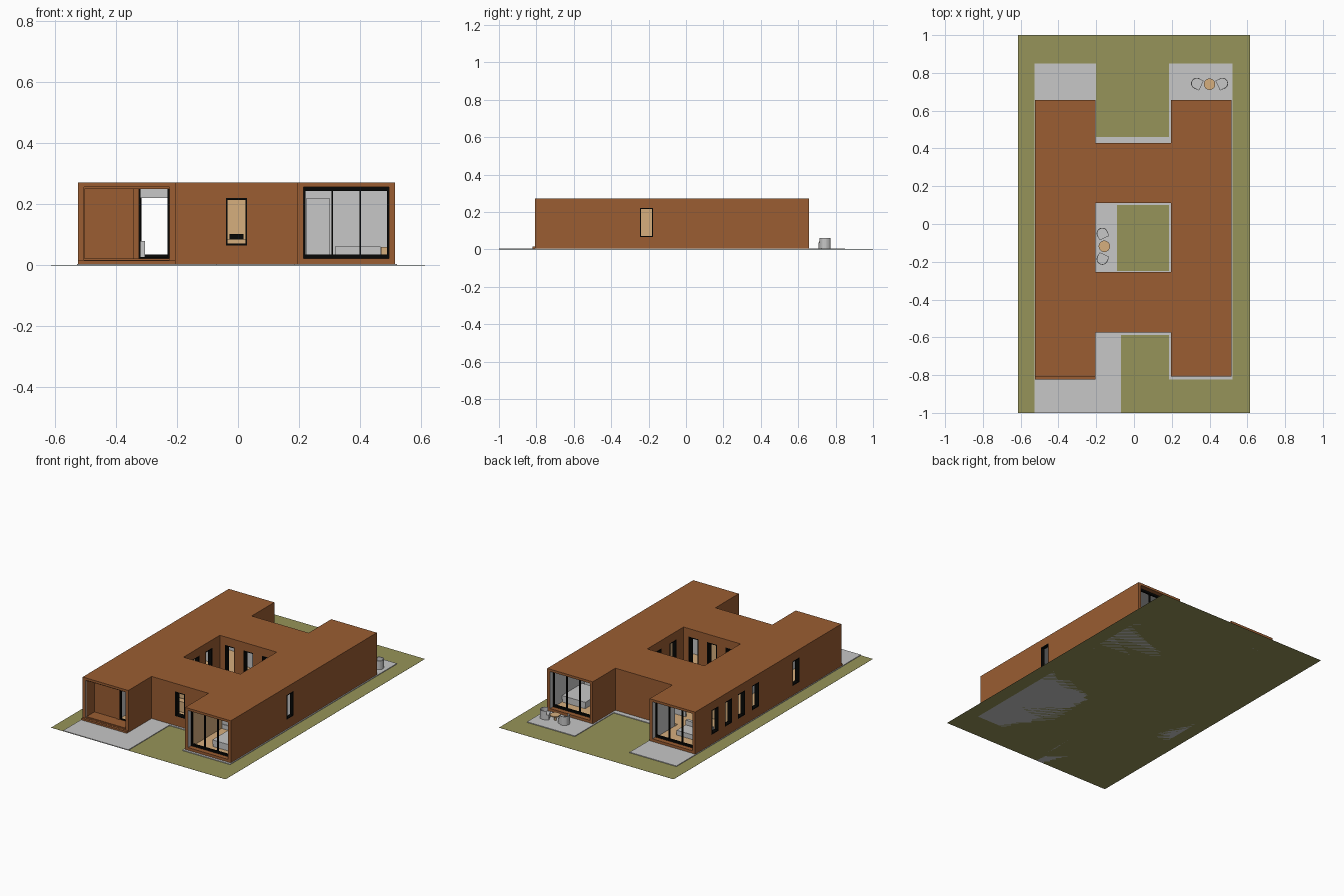
import bpy, bmesh, math
from mathutils import Matrix, Vector

if "Cube" in bpy.data.objects:
    bpy.data.objects.remove(bpy.data.objects["Cube"])


def mat(name, r, g, b):
    m = bpy.data.materials.new(name)
    m.diffuse_color = (r, g, b, 1)
    m.use_nodes = True
    m.node_tree.nodes["Principled BSDF"].inputs["Base Color"].default_value = m.diffuse_color
    return m


BROWN = mat("brown_cladding", .325, .11, .032)
GREEN = mat("lawn_green", .305, .295, .1)
GRAY = mat("light_gray", .57, .57, .57)
TAN = mat("tan_wood", .67, .425, .208)
BLACK = mat("black_frame", .002, .0022, .0018)


def finish(name, bm, mats, M=Matrix()):
    me = bpy.data.meshes.new(name)
    bm.to_mesh(me)
    bm.free()
    for m in mats:
        me.materials.append(m)
    ob = bpy.data.objects.new(name, me)
    ob.matrix_world = M
    bpy.context.collection.objects.link(ob)
    return ob


# flat plate with rectangular holes; rect and holes are (u0, u1, v0, v1)
def plate(name, rect, holes, t, front, back=None, M=Matrix()):
    lim = lambda x, a, b: min(max(x, a), b)
    us = sorted({round(lim(x, rect[0], rect[1]), 5) for h in [rect] + holes for x in h[:2]})
    vs = sorted({round(lim(x, rect[2], rect[3]), 5) for h in [rect] + holes for x in h[2:]})

    def solid(i, j):
        if not (0 <= i < len(us) - 1 and 0 <= j < len(vs) - 1):
            return False
        u, v = (us[i] + us[i + 1]) / 2, (vs[j] + vs[j + 1]) / 2
        return not any(h[0] < u < h[1] and h[2] < v < h[3] for h in holes)

    bm, cache = bmesh.new(), {}

    def vert(i, j, k):
        if (i, j, k) not in cache:
            cache[i, j, k] = bm.verts.new((us[i], vs[j], -t * k))
        return cache[i, j, k]

    for i in range(len(us) - 1):
        for j in range(len(vs) - 1):
            if not solid(i, j):
                continue
            c = [(i, j), (i + 1, j), (i + 1, j + 1), (i, j + 1)]
            bm.faces.new([vert(*p, 0) for p in c])
            bm.faces.new([vert(*p, 1) for p in reversed(c)]).material_index = 1
            for n, (di, dj) in enumerate([(0, -1), (1, 0), (0, 1), (-1, 0)]):
                if not solid(i + di, j + dj):
                    a, b = c[n], c[(n + 1) % 4]
                    bm.faces.new([vert(*b, 0), vert(*a, 0), vert(*a, 1), vert(*b, 1)])
    return finish(name, bm, [front, back or front], M)


def flat(name, rect, holes, top, t, front, back=None):
    return plate(name, rect, holes, t, front, back, Matrix.Translation((0, 0, top)))


def box(name, x0, x1, y0, y1, z0, z1, m):
    return flat(name, (x0, x1, y0, y1), [], z1, z1 - z0, m)


Z0, Z1, TOP = .005, .258, .272


# upright wall from p to q, outside on the right-hand side, with framed openings
# opening: start, end, bottom, top, mullion positions (None = no frame), recess, frame depth
def wall(name, p, q, openings=(), front=BROWN, back=GRAY, t=.02):
    p, q = Vector((*p, 0)), Vector((*q, 0))
    d = (q - p).normalized()
    n = d.cross(Vector((0, 0, 1)))
    M = Matrix((d, (0, 0, 1), n)).transposed().to_4x4()
    M.translation = p
    axis = 0 if abs(d.x) > .5 else 1
    holes = []
    for k, (a, b, z0, z1, cuts, recess, depth) in enumerate(openings):
        u0, u1 = sorted((abs(a - p[axis]), abs(b - p[axis])))
        h = (u0, u1, z0, z1)
        holes.append(h)
        if cuts is None:
            continue
        f = .013 if cuts else .006
        edges = [u0 + f] + [u0 + (u1 - u0) * c for c in cuts] + [u1 - f]
        panes = [(edges[i] + (.0025 if i else 0), edges[i + 1] - (.0025 if i < len(cuts) else 0),
                  z0 + f, z1 - f) for i in range(len(edges) - 1)]
        plate(f"{name}_window_frame_{k}", h, panes, depth, BLACK, None,
              M @ Matrix.Translation((0, 0, -recess)))
    plate(name, (0, (q - p).length, Z0, Z1), holes, t, front, back, M)


def win(c, z0=.065, z1=.221, depth=.026):
    return (c - .035, c + .035, z0, z1, [], 0, depth)


def glazing(a, b):
    return (a, b, .022, .257, [.345, .655], .03, .012)


# ground and paving
box("lawn", -.613, .613, -1, 1, 0, .0006, GREEN)
flat("paving", (-.528, .521, -1, .85),
     [(-.07, .185, -1, -.588), (.185, .523, -1, -.823), (-.2, .185, .46, .85),
      (-.09, .185, -.248, .1)], .005, .005, GRAY)

# roof and floor share the plan
L, R, l, r = -.525, .515, -.205, .195
F, B, E, C = -.808, .657, -.574, -.254
plan = [(l, r, F, E), (l, r, .43, B), (l, r, C, .11)]
flat("roof", (L, R, F, B), plan, TOP, TOP - Z1, BROWN, GRAY)
g = .022
flat("floor", (L + g, R - g, F + g, B - g),
     [(l - g, r + g, F, E + g), (l - g, r + g, .43 - g, B),
      (l - g, r + g, C - g, .11 + g)], .02, .013, TAN)
box("door_step", L, l, -.822, F, .005, .016, BROWN)

# outer walls, counter-clockwise from the front left corner
wall("porch_front", (L, F), (l, F), [(L + .014, l - .014, .018, .257, None, 0, 0)], BROWN, BROWN)
wall("left_wing_inner_front", (l, F), (l, E))
wall("entry_wall", (l, E), (r, E), [win(-.005, depth=.034)])
wall("right_wing_inner_front", (r, E), (r, F))
wall("right_wing_front", (r, F), (R, F), [glazing(r + .013, R - .013)], t=.036)
wall("right_side_wall", (R, F), (R, B), [win(-.212, depth=.022)])
wall("right_wing_back", (R, B), (r, B), [glazing(r + .013, R - .013)], t=.036)
wall("right_wing_inner_back", (r, B), (r, .43))
wall("rear_link_wall", (r, .43), (l, .43))
wall("left_wing_inner_back", (l, .43), (l, B))
wall("left_wing_back", (l, B), (L, B), [glazing(L + .013, l - .013)], t=.036)
wall("left_side_wall", (L, B), (L, F), [win(c) for c in (.457, .325, .194, .053, -.354)])

# courtyard walls
wall("court_left", (l, C), (l, .11), [win(-.13, .022), win(.0, .022)])
wall("court_back", (l, .11), (r, .11), [win(c, .022, depth=.034) for c in (-.135, -.005, .125)])
wall("court_right", (r, .11), (r, C), [win(-.15, .022), win(.0, .022)])
wall("court_front", (r, C), (l, C), [win(c, .022, depth=.034) for c in (-.135, -.005, .125)])

# porch lining and entrance
wall("porch_back_wall", (L + .02, -.72), (l - .02, -.72),
     [(-.325, -.226, .021, .256, [], .001, .01)], t=.012)
for x in (L + .015, l - .021):
    box("porch_side_lining", x, x + .006, F + .01, -.72, .006, Z1, BROWN)
box("porch_ceiling", L + .01, l - .01, F + .01, -.72, .25, .2575, BROWN)
box("porch_floor", L + .01, l - .01, F + .01, -.72, .006, .0225, BROWN)
box("door_jamb", -.345, -.326, -.725, -.716, .0225, .25, BROWN)

# interior partitions
wall("corridor_partition", (-.335, -.7), (-.335, -.1), (), GRAY, GRAY, .008)
wall("living_partition", (L + .02, .22), (l - .02, .22), [(-.325, -.225, .02, .22, None, 0, 0)],
     GRAY, TAN, .01)
wall("bedroom_partition", (r + .02, -.44), (R - .02, -.44), (), GRAY, GRAY, .01)
wall("rear_bedroom_partition", (r + .02, .3), (R - .02, .3), (), GRAY, GRAY, .01)
wall("kitchen_partition", (l + .02, -.38), (r - .02, -.38), (), TAN, TAN, .01)
wall("rear_link_partition", (l, .29), (r, .29), (), GRAY, GRAY, .01)
wall("bedroom_wood_lining", (r + .026, F + .045), (r + .026, -.44), (), TAN, TAN, .005)
wall("bath_wood_lining", (r + .09, -.44), (r + .09, -.14), (), TAN, TAN, .01)
wall("bath_partition", (r + .09, -.14), (R - .02, -.14), (), GRAY, GRAY, .01)

# furniture indoors
for x0, x1, y0, y1, nx in ((.32, .465, -.71, -.47, .469), (.33, .49, .34, .54, .3)):
    box("bed_base", x0, x1, y0, y1, .02, .036, GRAY)
    box("mattress", x0 - .002, x1 + .002, y0 - .002, y1 + .002, .036, .062, GRAY)
    s = y0 if y0 > 0 else y1 - .04
    box("nightstand", nx, nx + .025, s, s + .04, .02, .06, TAN)
box("wardrobe", .224, .3, -.48, -.44, .02, .22, GRAY)
for z in (.05, .075, .1):
    box("drawer_front", .227, .297, -.484, -.48, z - .021, z, GRAY)
box("sofa_seat", -.49, -.305, .44, .53, .02, .05, GRAY)
box("sofa_back", -.49, -.305, .42, .44, .02, .08, GRAY)
box("kitchen_counter", -.17, .17, -.43, -.39, .02, .085, TAN)
box("cooktop", -.028, .018, -.43, -.395, .085, .102, BLACK)


# round-backed outdoor chairs and tables
def prism(name, pts, z0, z1, m, M):
    bm = bmesh.new()
    f = bm.faces.new([bm.verts.new((x, y, z0)) for x, y in pts])
    ret = bmesh.ops.extrude_face_region(bm, geom=[f], use_keep_orig=True)
    vs = [e for e in ret["geom"] if isinstance(e, bmesh.types.BMVert)]
    bmesh.ops.translate(bm, verts=vs, vec=(0, 0, z1 - z0))
    bmesh.ops.recalc_face_normals(bm, faces=bm.faces)
    finish(name, bm, [m], M)


def arc(rad, a0, a1, n):
    return [(rad * math.cos(math.radians(a0 + (a1 - a0) * i / n)),
             rad * math.sin(math.radians(a0 + (a1 - a0) * i / n))) for i in range(n + 1)]


def chair(x, y, deg):
    M = Matrix.Translation((x, y, 0)) @ Matrix.Rotation(math.radians(deg), 4, 'Z')
    outer = [(.027, -.028)] + arc(.03, 270, 90, 12) + [(.027, .028)]
    prism("chair_seat", outer, .005, .036, GRAY, M)
    shell = ([(.012, -.029)] + arc(.03, 270, 90, 12) + [(.012, .029), (.012, .026)]
             + arc(.026, 90, 270, 12) + [(.012, -.026)])
    prism("chair_back", shell, .036, .06, GRAY, M)


def table(x, y):
    M = Matrix.Translation((x, y, 0))
    prism("table_top", arc(.03, 0, 348.75, 31), .036, .042, TAN, M)
    prism("table_leg", arc(.006, 0, 330, 11), .005, .036, TAN, M)


table(.4, .74)
chair(.332, .744, -25)
chair(.468, .744, 205)
table(-.157, -.118)
chair(-.168, -.05, -65)
chair(-.168, -.186, 65)
